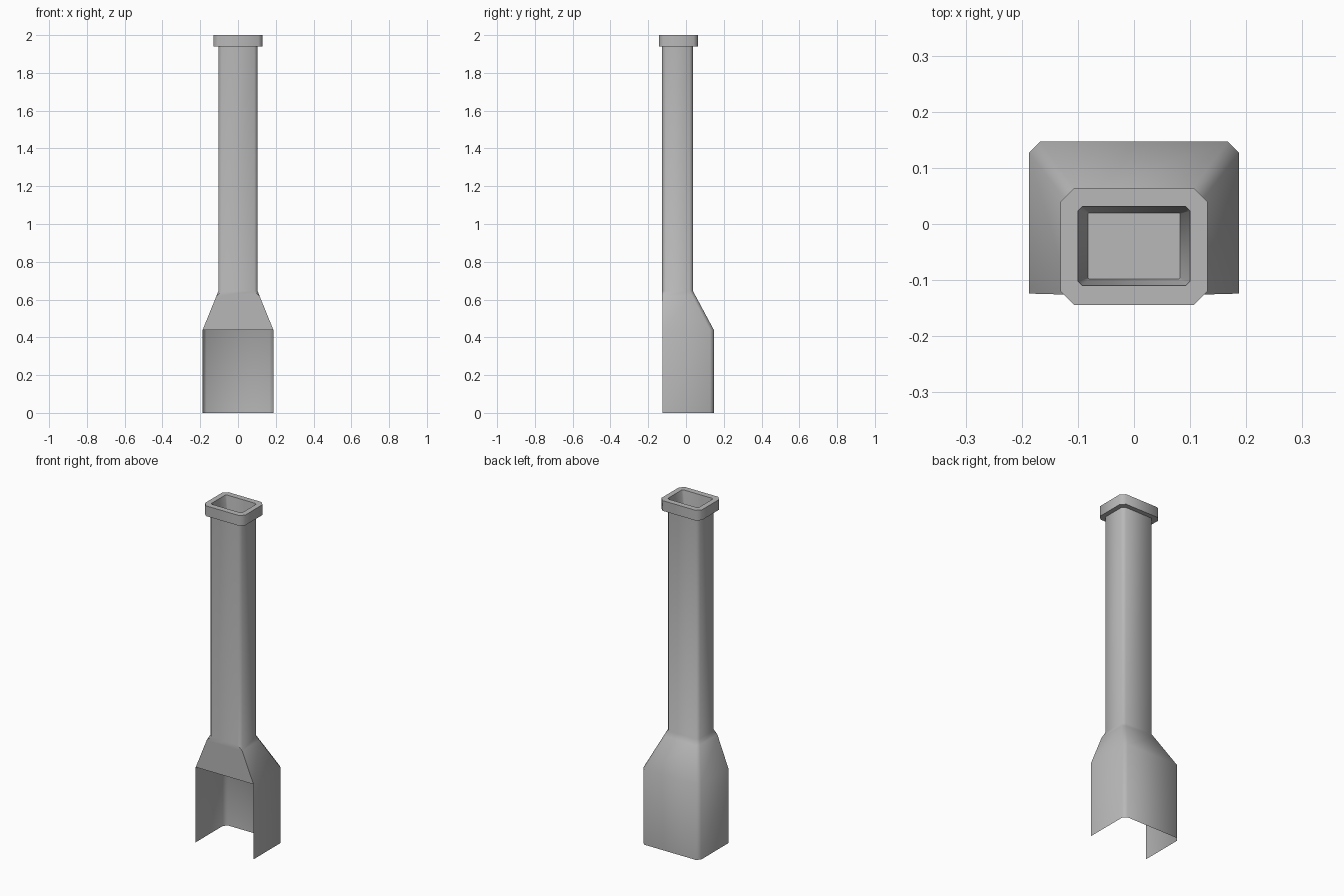
import bpy, bmesh, math

if "Cube" in bpy.data.objects:
    bpy.data.objects.remove(bpy.data.objects["Cube"])

# Dark grey plaster
grey = bpy.data.materials.new("dark_grey")
grey.diffuse_color = (0.48, 0.48, 0.48, 1)
grey.use_nodes = True
grey.node_tree.nodes["Principled BSDF"].inputs["Base Color"].default_value = grey.diffuse_color


def ring(bm, z, x, y0, y1, front, back):
    """Rectangle with chamfered corners, counter-clockwise from the front edge."""
    pts = [(-x + front, y0), (x - front, y0), (x, y0 + front), (x, y1 - back),
           (x - back, y1), (-x + back, y1), (-x, y1 - back), (-x, y0 + front)]
    return [bm.verts.new((px, py, z)) for px, py in pts]


def loft(name, sections, open_front=False, floor=False, angle=50):
    """Bridge the sections in order; optionally leave the first front panel open."""
    bm = bmesh.new()
    rings = [ring(bm, *s) for s in sections]
    for level, (a, b) in enumerate(zip(rings, rings[1:])):
        for i in range(8):
            if open_front and level == 0 and i in (0, 1, 7):
                continue
            j = (i + 1) % 8
            bm.faces.new((a[i], a[j], b[j], b[i]))
    if floor:
        bm.faces.new(rings[-1])
    bmesh.ops.remove_doubles(bm, verts=bm.verts, dist=0.0005)
    loose = [v for v in bm.verts if not v.link_faces]
    bmesh.ops.delete(bm, geom=loose, context='VERTS')
    mesh = bpy.data.meshes.new(name)
    bm.to_mesh(mesh)
    bm.free()
    mesh.materials.append(grey)
    ob = bpy.data.objects.new(name, mesh)
    bpy.context.collection.objects.link(ob)
    bpy.ops.object.select_all(action='DESELECT')
    ob.select_set(True)
    bpy.context.view_layer.objects.active = ob
    bpy.ops.object.shade_smooth_by_angle(angle=math.radians(angle))
    return ob


# Sheet hearth hood (open at front and bottom), tapering into the flue shaft
loft("hearth_and_flue", [
    (0.00, 0.187, -0.124, 0.147, 0.0, 0.02),
    (0.44, 0.187, -0.124, 0.147, 0.0, 0.02),
    (0.617, 0.115, -0.126, 0.052, 0.0, 0.018),
    (0.645, 0.104, -0.126, 0.037, 0.018, 0.018),
    (1.94, 0.104, -0.126, 0.037, 0.018, 0.018),
], open_front=True)

# Chimney cap: underside, outer band, rim and tapered recess with floor
loft("chimney_cap", [
    (1.94, 0.104, -0.126, 0.037, 0.018, 0.018),
    (1.94, 0.131, -0.144, 0.064, 0.024, 0.024),
    (2.00, 0.131, -0.144, 0.064, 0.024, 0.024),
    (2.00, 0.100, -0.110, 0.031, 0.008, 0.008),
    (1.85, 0.082, -0.098, 0.020, 0.002, 0.002),
], floor=True)
